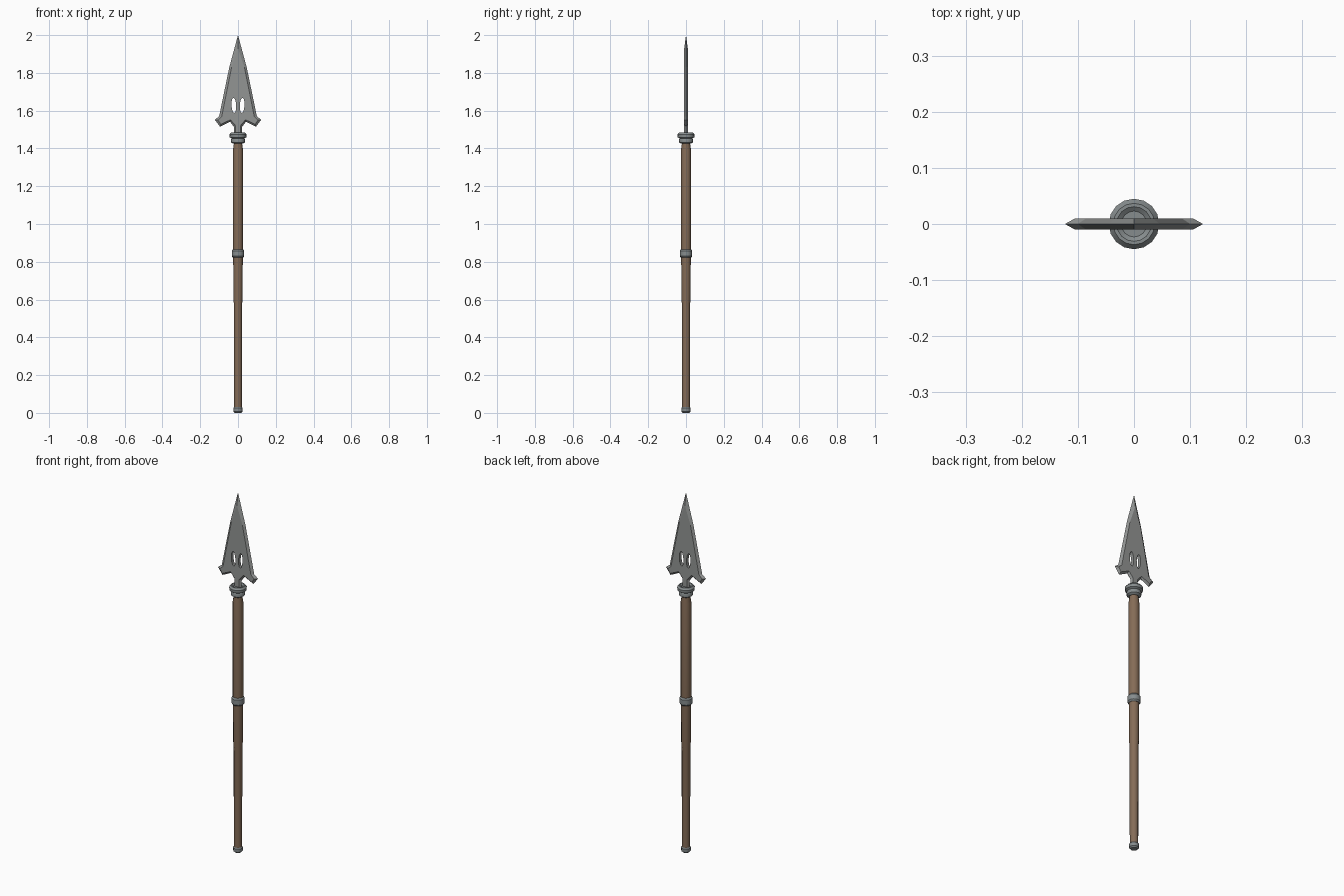
import bpy, bmesh, math
from mathutils import Matrix

if "Cube" in bpy.data.objects:
    bpy.data.objects.remove(bpy.data.objects["Cube"])


def material(name, rgb):
    m = bpy.data.materials.new(name)
    m.diffuse_color = (*rgb, 1)
    m.use_nodes = True
    m.node_tree.nodes["Principled BSDF"].inputs["Base Color"].default_value = m.diffuse_color
    return m


STEEL = material("grey steel", (0.29, 0.30, 0.295))
FITTING = material("blue grey metal", (0.24, 0.265, 0.27))
WOOD = material("brown wood", (0.235, 0.15, 0.095))


def finish(name, bm, mat):
    bmesh.ops.recalc_face_normals(bm, faces=bm.faces)
    me = bpy.data.meshes.new(name)
    bm.to_mesh(me)
    bm.free()
    me.materials.append(mat)
    ob = bpy.data.objects.new(name, me)
    bpy.context.collection.objects.link(ob)
    return ob


def lathe(name, profile, sides, mat):
    """Closed solid of revolution from (radius, z) points, bottom to top."""
    bm = bmesh.new()
    rings = [[bm.verts.new((r * math.cos(2 * math.pi * i / sides),
                            r * math.sin(2 * math.pi * i / sides), z))
              for i in range(sides)] for r, z in profile]
    for a, b in zip(rings, rings[1:]):
        for i in range(sides):
            j = (i + 1) % sides
            bm.faces.new((a[i], a[j], b[j], b[i]))
    bm.faces.new(rings[0][::-1])
    bm.faces.new(rings[-1])
    ob = finish(name, bm, mat)
    bpy.context.view_layer.objects.active = ob
    ob.select_set(True)
    bpy.ops.object.shade_smooth_by_angle(angle=math.radians(32))
    ob.select_set(False)
    return ob


# Shaft, slightly thicker towards the top
lathe("shaft", [(0.021, 0.01), (0.022, 0.58), (0.024, 0.60), (0.0255, 0.84),
                (0.027, 0.87), (0.027, 1.39), (0.022, 1.425), (0.022, 1.45)], 12, WOOD)

# Metal fittings
lathe("butt_cap", [(0.017, 0.0), (0.024, 0.007), (0.025, 0.025), (0.021, 0.031)], 12, FITTING)
lathe("middle_ring", [(0.027, 0.822), (0.033, 0.83), (0.033, 0.858), (0.027, 0.866)], 16, FITTING)
lathe("top_collar", [(0.026, 1.425), (0.036, 1.432), (0.037, 1.447), (0.034, 1.453),
                     (0.044, 1.459), (0.045, 1.474), (0.037, 1.484), (0.031, 1.484),
                     (0.023, 1.478)], 16, FITTING)

# Spear blade: sharp outline at y = 0, inset flats on both sides
OUTER = [(0, 2.0), (0.046, 1.83), (0.10, 1.57), (0.123, 1.552), (0.095, 1.515),
         (0.042, 1.541), (0.022, 1.515), (0.022, 1.47)]
INNER = [(0, 1.93), (0.034, 1.83), (0.086, 1.568), (0.106, 1.55), (0.091, 1.528),
         (0.040, 1.552), (0.014, 1.522), (0.014, 1.47)]


def outline(bm, half, y):
    pts = half + [(-x, z) for x, z in reversed(half[1:])]
    return [bm.verts.new((x, y, z)) for x, z in pts]


bm = bmesh.new()
edge = outline(bm, OUTER, 0)
for y in (-0.0095, 0.0095):
    flat = outline(bm, INNER, y)
    bm.faces.new(flat)
    for i in range(len(edge)):
        j = (i + 1) % len(edge)
        bm.faces.new((edge[i], edge[j], flat[j], flat[i]))
blade = finish("blade", bm, STEEL)

# Pair of oval openings near the blade base
bm = bmesh.new()
for s in (-1, 1):
    m = (Matrix.Translation((s * 0.022, 0, 1.628)) @ Matrix.Rotation(s * math.radians(3), 4, 'Y')
         @ Matrix.Diagonal((0.0125, 1, 0.041, 1)) @ Matrix.Rotation(math.pi / 2, 4, 'X'))
    bmesh.ops.create_cone(bm, cap_ends=True, segments=12, radius1=1, radius2=1,
                          depth=0.1, matrix=m)
cutter = finish("opening_cutter", bm, STEEL)
cutter.hide_render = True
cutter.hide_set(True)
mod = blade.modifiers.new("openings", 'BOOLEAN')
mod.operation = 'DIFFERENCE'
mod.solver = 'EXACT'
mod.object = cutter
